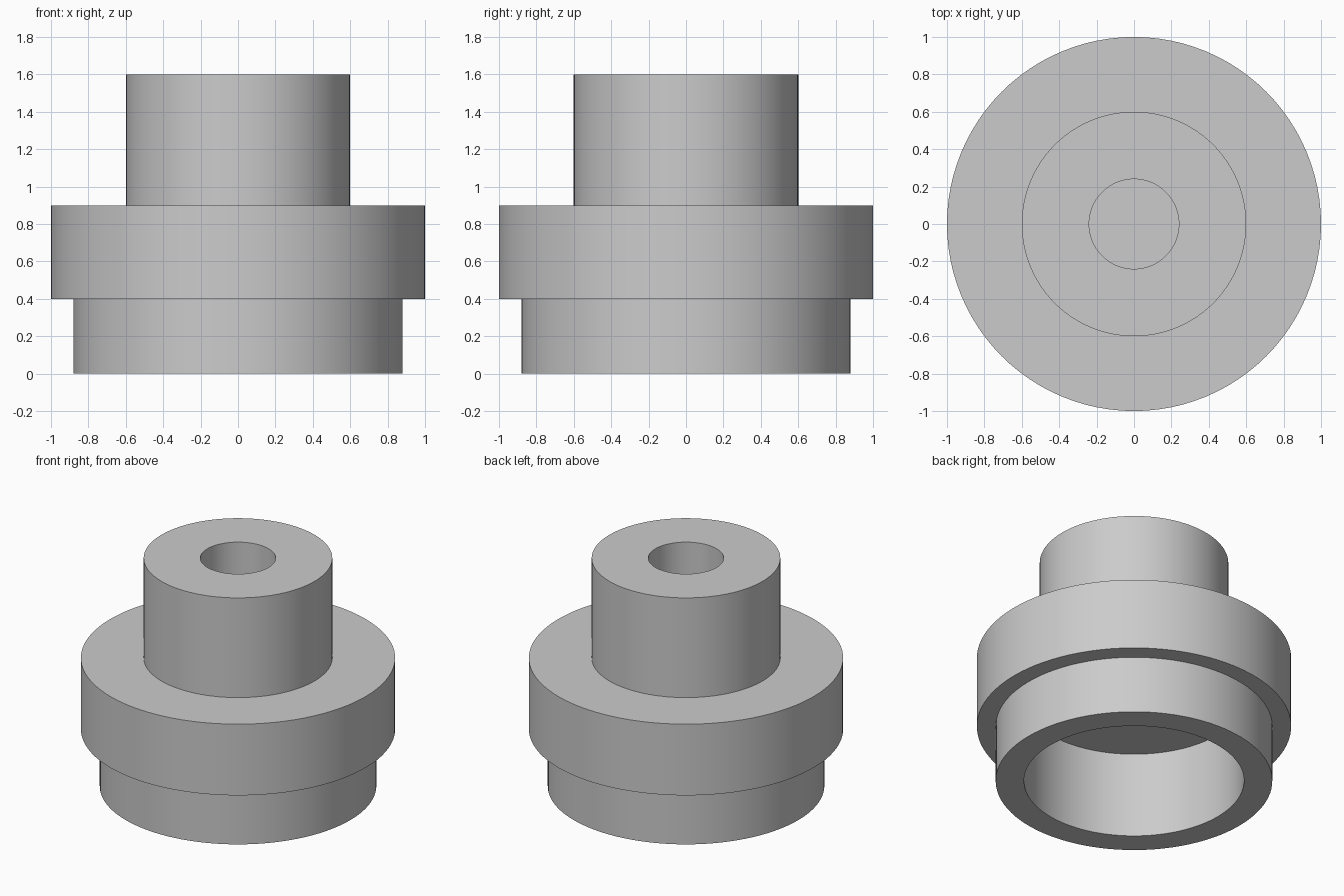
import bpy
import bmesh
import math

SEGMENTS = 96

cube = bpy.data.objects.get("Cube")
if cube:
    bpy.data.objects.remove(cube, do_unlink=True)

# Plain grey material
grey = bpy.data.materials.new("light_grey")
grey.use_nodes = True
colour = (0.6, 0.6, 0.6, 1)
grey.diffuse_color = colour
grey.node_tree.nodes["Principled BSDF"].inputs["Base Color"].default_value = colour


def lathe(name, profile, material):
    """Revolve a (radius, height) profile that starts and ends on the z axis."""
    bm = bmesh.new()
    verts = [bm.verts.new((r, 0, z)) for r, z in profile]
    edges = [bm.edges.new(pair) for pair in zip(verts, verts[1:])]
    bmesh.ops.spin(bm, geom=verts + edges, cent=(0, 0, 0), axis=(0, 0, 1),
                   angle=math.tau, steps=SEGMENTS, use_merge=True)
    bmesh.ops.remove_doubles(bm, verts=bm.verts, dist=0.0001)
    bmesh.ops.recalc_face_normals(bm, faces=bm.faces)
    mesh = bpy.data.meshes.new(name)
    bm.to_mesh(mesh)
    bm.free()
    mesh.materials.append(material)
    obj = bpy.data.objects.new(name, mesh)
    bpy.context.collection.objects.link(obj)
    bpy.ops.object.select_all(action="DESELECT")
    obj.select_set(True)
    bpy.context.view_layer.objects.active = obj
    bpy.ops.object.shade_smooth_by_angle(angle=math.radians(30))
    return obj


# One turned body, from the bottom bore outwards and up to the top hole
lathe("stepped_hub", [
    (0, 0.6), (0.7, 0.6), (0.7, 0),           # wide bore underneath
    (0.88, 0), (0.88, 0.4),                   # lower collar
    (1, 0.4), (1, 0.9),                       # flange
    (0.6, 0.9), (0.6, 1.6),                   # upper neck
    (0.24, 1.6), (0.24, 0.9), (0, 0.9),       # blind hole in the neck
], grey)
